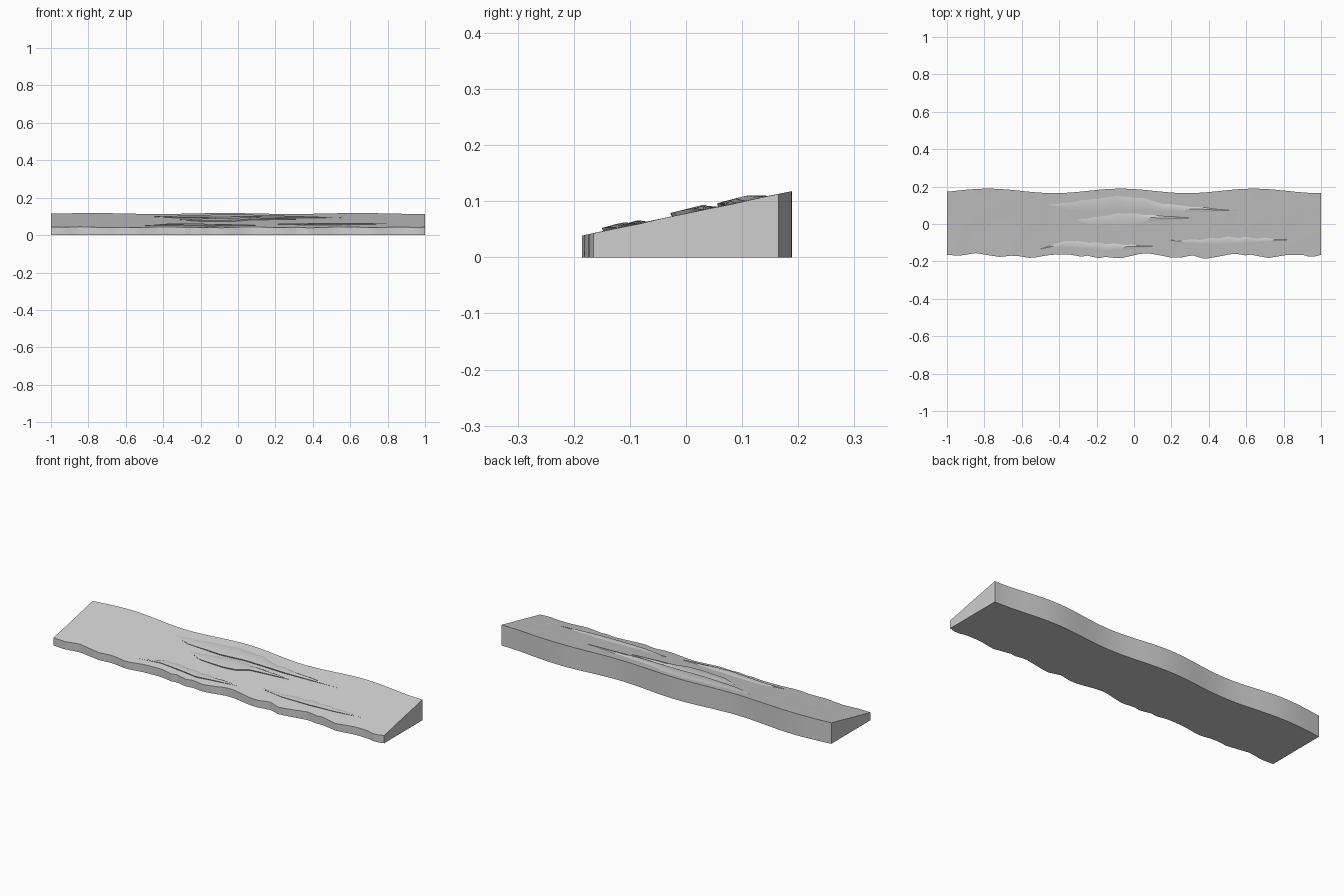
import bpy, bmesh, math, random

random.seed(4)
if "Cube" in bpy.data.objects:
    bpy.data.objects.remove(bpy.data.objects["Cube"], do_unlink=True)

grey = bpy.data.materials.new("pale_grey_stone")
grey.use_nodes = True
COLOUR = (0.62, 0.62, 0.62, 1)
grey.diffuse_color = COLOUR
grey.node_tree.nodes["Principled BSDF"].inputs["Base Color"].default_value = COLOUR


def follow(points, x):
    """Height of a polyline at x."""
    for (xa, ya), (xb, yb) in zip(points, points[1:]):
        if x <= xb:
            return ya + (yb - ya) * max(0, x - xa) / (xb - xa)
    return points[-1][1]


def slope(y):
    return 0.078 + 0.212 * y


def loft(name, sections, smooth=None):
    """Skin a row of closed cross-sections and cap both ends."""
    bm = bmesh.new()
    rings = [[bm.verts.new(p) for p in s] for s in sections]
    n = len(rings[0])
    for a, b in zip(rings, rings[1:]):
        for i in range(n):
            j = (i + 1) % n
            bm.faces.new((a[i], a[j], b[j], b[i]))
    bm.faces.new(rings[0])
    bm.faces.new(rings[-1])
    bmesh.ops.recalc_face_normals(bm, faces=bm.faces)
    mesh = bpy.data.meshes.new(name)
    bm.to_mesh(mesh)
    bm.free()
    mesh.materials.append(grey)
    obj = bpy.data.objects.new(name, mesh)
    bpy.context.collection.objects.link(obj)
    if smooth:
        bpy.ops.object.select_all(action="DESELECT")
        obj.select_set(True)
        bpy.context.view_layer.objects.active = obj
        bpy.ops.object.shade_smooth_by_angle(angle=math.radians(smooth))


# Sloped slab: ragged front edge, gently waving back edge
front_edge = [(-1, -.165), (-.93, -.17), (-.85, -.155), (-.72, -.176), (-.64, -.168),
              (-.55, -.183), (-.45, -.165), (-.35, -.162), (-.28, -.175), (-.24, -.167),
              (-.2, -.185), (-.15, -.175), (-.08, -.185), (.05, -.156), (.1, -.16),
              (.2, -.18), (.25, -.18), (.31, -.167), (.38, -.187), (.55, -.156),
              (.58, -.17), (.62, -.163), (.72, -.182), (.82, -.165), (.9, -.165),
              (.95, -.178), (1, -.165)]
COLUMNS, ROWS = 64, 8
sections = []
for c in range(COLUMNS + 1):
    x = -1 + 2 * c / COLUMNS
    y0 = follow(front_edge, x)
    y1 = 0.177 + 0.012 * math.cos(math.tau * (x + 0.78) / 0.71)
    ring = [(x, y1, 0), (x, y0, 0)]
    for r in range(ROWS + 1):
        y = y0 + (y1 - y0) * r / ROWS
        bump = random.uniform(-.0006, .0006) if 0 < r < ROWS else 0
        ring.append((x, y, slope(y) + bump))
    sections.append(ring)
loft("sloped_slab", sections, 20)


# Thin leaf-shaped ledges: blunt lip in front, crest, fade into the slope behind
def ledge(name, front, back, height, ripple):
    x0, x1 = front[0][0], front[-1][0]
    steps = 36
    rings = []
    for k in range(steps + 1):
        t = k / steps
        x = x0 + (x1 - x0) * t
        swell = math.sin(math.pi * min(max(t, .01), .99)) ** 0.7
        yf = follow(front, x)
        yb = follow(back, x) + ripple * math.sin(t * 40) * swell
        yb = max(yb, yf + .002)
        ym = yf + (yb - yf) * .6
        h = height * swell
        rings.append([(x, yf + .004, slope(yf) - .003), (x, yf, slope(yf) + h * .8),
                      (x, ym, slope(ym) + h), (x, yb, slope(yb) - .0005),
                      (x, yb, slope(yb) - .004)])
    loft(name, rings, 35)


ledge("upper_ledge",
      [(-.46, .1), (-.35, .066), (-.15, .055), (0, .065), (.25, .06), (.55, .07)],
      [(-.46, .1), (-.3, .125), (-.1, .15), (.05, .14), (.15, .11), (.55, .07)],
      .009, .002)
ledge("middle_ledge",
      [(-.31, .02), (-.22, -.02), (-.08, -.028), (0, -.02), (.06, .008), (.31, .03)],
      [(-.31, .02), (-.2, .04), (-.05, .062), (.06, .05), (.31, .032)],
      .009, .002)
ledge("lower_right_ledge",
      [(-.5, -.135), (-.38, -.125), (-.28, -.135), (-.15, -.15), (.1, -.122)],
      [(-.5, -.135), (-.42, -.105), (-.35, -.088), (-.2, -.1), (.1, -.118)],
      .008, .003)
ledge("lower_left_ledge",
      [(.18, -.09), (.34, -.112), (.5, -.112), (.65, -.105), (.82, -.086)],
      [(.18, -.088), (.36, -.08), (.5, -.07), (.62, -.072), (.82, -.084)],
      .006, .004)
